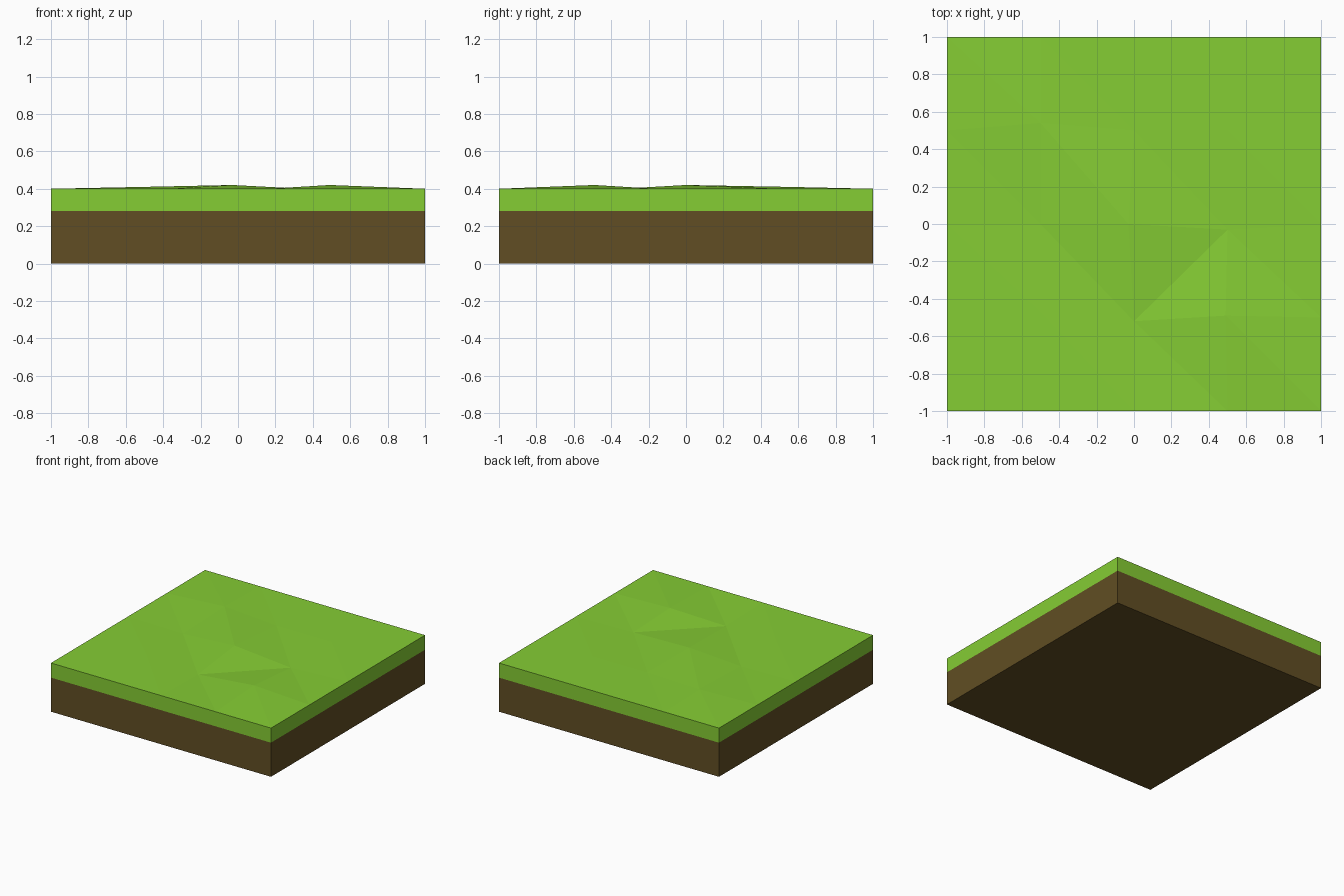
import bpy, bmesh

if "Cube" in bpy.data.objects:
    bpy.data.objects.remove(bpy.data.objects["Cube"])

SOIL_TOP, GRASS_TOP = 0.28, 0.40
# Gentle bumps: inner grid point (column, row) -> x, y, height
BUMPS = {
    (1, 1): (-0.50, -0.47, 0.400), (2, 1): (0.0, -0.52, 0.390), (3, 1): (0.49, -0.49, 0.42),
    (1, 2): (-0.50, 0.0, 0.392), (2, 2): (-0.03, 0.0, 0.42), (3, 2): (0.50, -0.03, 0.392),
    (1, 3): (-0.50, 0.54, 0.410), (2, 3): (0.0, 0.50, 0.400), (3, 3): (0.50, 0.50, 0.400),
}


def material(name, color):
    m = bpy.data.materials.new(name)
    m.diffuse_color = (*color, 1)
    m.use_nodes = True
    m.node_tree.nodes["Principled BSDF"].inputs["Base Color"].default_value = m.diffuse_color
    return m


bm = bmesh.new()

# Grass surface: 4 x 4 triangulated cells
v = {(i, j): bm.verts.new(BUMPS.get((i, j), (-1 + i * 0.5, -1 + j * 0.5, GRASS_TOP)))
     for i in range(5) for j in range(5)}
for i in range(4):
    for j in range(4):
        a, b, c, d = v[i, j], v[i + 1, j], v[i + 1, j + 1], v[i, j + 1]
        if (i, j) == (2, 1):            # dip between the two highest bumps
            bm.faces.new((a, b, c))
            bm.faces.new((a, c, d))
        else:
            bm.faces.new((a, b, d))
            bm.faces.new((b, c, d))

# Grass rim, then soil sides, dropped from the open border
edges = [e for e in bm.edges if e.is_boundary]
for z in (SOIL_TOP, 0.0):
    res = bmesh.ops.extrude_edge_only(bm, edges=edges)["geom"]
    for p in res:
        if isinstance(p, bmesh.types.BMVert):
            p.co.z = z
    edges = [e for e in res if isinstance(e, bmesh.types.BMEdge) and e.is_boundary]

# Flat underside
bmesh.ops.holes_fill(bm, edges=edges, sides=0)
bmesh.ops.recalc_face_normals(bm, faces=bm.faces)

# Everything below the seam is soil
for f in bm.faces:
    f.material_index = 1 if f.calc_center_median().z < SOIL_TOP else 0

mesh = bpy.data.meshes.new("ground_tile")
bm.to_mesh(mesh)
bm.free()
mesh.materials.append(material("grass_green", (0.235, 0.610, 0.034)))
mesh.materials.append(material("soil_brown", (0.120, 0.076, 0.017)))
bpy.context.collection.objects.link(bpy.data.objects.new("ground_tile", mesh))
